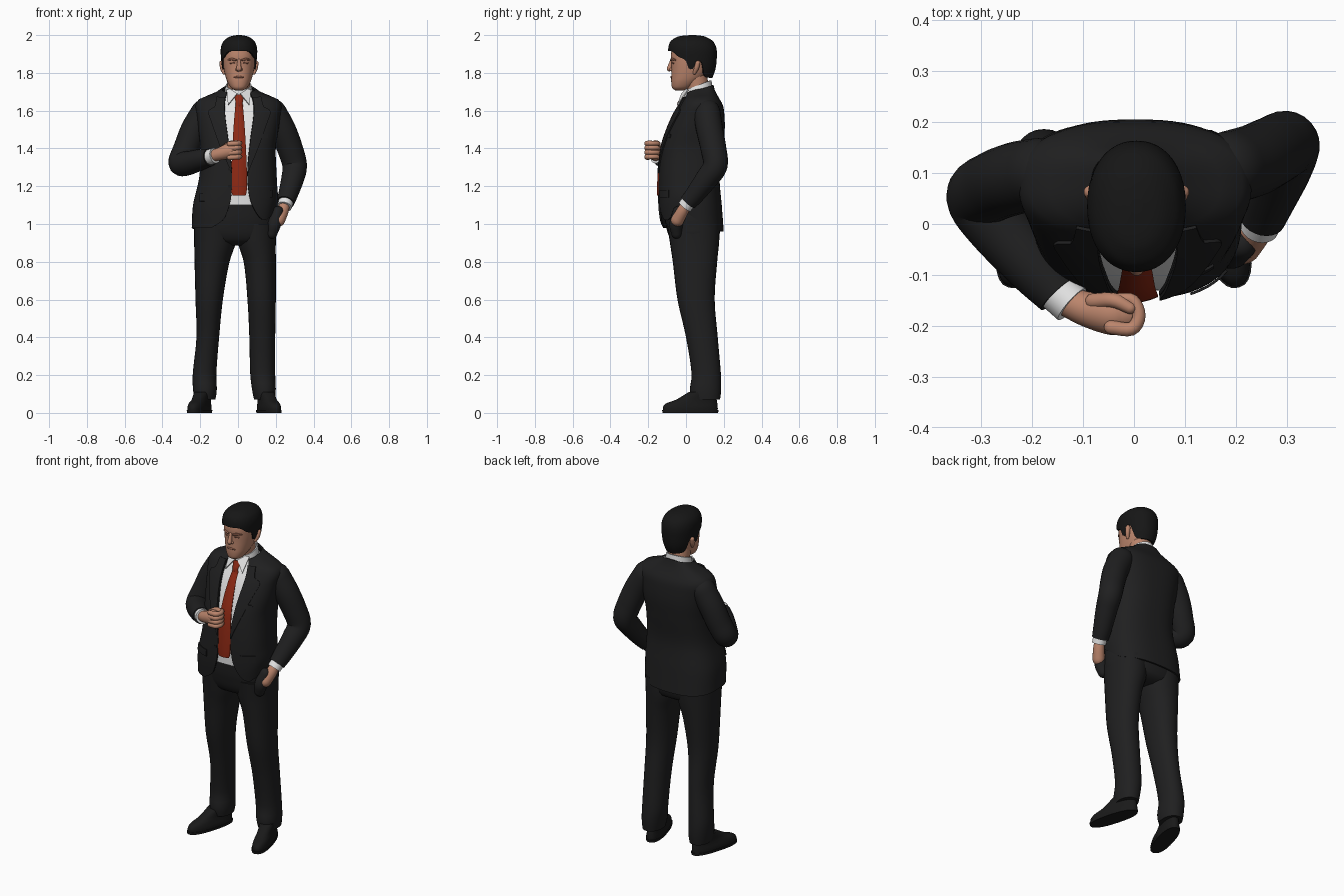
import bpy, math
from mathutils import Vector, Matrix

if "Cube" in bpy.data.objects:
    bpy.data.objects.remove(bpy.data.objects["Cube"])

def material(name, c):
    m = bpy.data.materials.new(name)
    m.diffuse_color = (*c, 1)
    m.use_nodes = True
    m.node_tree.nodes["Principled BSDF"].inputs["Base Color"].default_value = m.diffuse_color
    return m

SUIT = material("charcoal suit", (.014, .014, .0145))
HAIR = material("black hair", (.008, .008, .008))
SHOE = material("black leather", (.010, .010, .010))
SHIRT = material("white cotton", (.78, .78, .78))
TIE = material("red tie", (.27, .022, .007))
SKIN = material("skin", (.50, .235, .15))
SHADE = material("dark skin", (.27, .11, .07))

def finish(name, verts, faces, mat, thick=0, offset=-1.0):
    me = bpy.data.meshes.new(name)
    me.from_pydata([tuple(v) for v in verts], [], faces)
    me.materials.append(mat)
    ob = bpy.data.objects.new(name, me)
    bpy.context.collection.objects.link(ob)
    bpy.ops.object.select_all(action='DESELECT')
    ob.select_set(True)
    bpy.context.view_layer.objects.active = ob
    if thick:
        s = ob.modifiers.new("thickness", 'SOLIDIFY')
        s.thickness, s.offset = thick, offset
        bpy.ops.object.modifier_apply(modifier=s.name)
    bpy.ops.object.shade_smooth_by_angle(angle=math.radians(42))
    return ob

def grid(name, rows, mat, closed=True, caps=True, **kw):
    """Skin a list of equal rows of points."""
    n = len(rows[0])
    verts = [p for r in rows for p in r]
    faces = []
    for i in range(len(rows) - 1):
        for j in range(n if closed else n - 1):
            k = (j + 1) % n
            faces.append((i*n + j, i*n + k, (i+1)*n + k, (i+1)*n + j))
    if closed and caps:
        faces.append(tuple(reversed(range(n))))
        faces.append(tuple(range(len(verts) - n, len(verts))))
    return finish(name, verts, faces, mat, **kw)

def at(rows, z):
    """Smoothly interpolate table rows by their first column."""
    z = min(max(z, rows[0][0]), rows[-1][0])
    i = 0
    while i < len(rows) - 2 and z > rows[i+1][0]:
        i += 1
    a, b = rows[i], rows[i+1]
    h = b[0] - a[0]
    t = (z - a[0]) / h
    def slope(k, c):
        p, q = rows[max(k-1, 0)], rows[min(k+1, len(rows)-1)]
        return (q[c] - p[c]) / (q[0] - p[0])
    return [a[c]*(2*t**3 - 3*t*t + 1) + b[c]*(3*t*t - 2*t**3)
            + h*(slope(i, c)*(t**3 - 2*t*t + t) + slope(i+1, c)*(t**3 - t*t))
            for c in range(1, len(a))]

def ring_point(sec, th, z, n):
    xl, xr, yf, yb = sec
    c, s = math.cos(th), math.sin(th)
    sp = lambda v: math.copysign(abs(v) ** (2/n), v)
    return Vector(((xl+xr)/2 + (xr-xl)/2*sp(c), (yf+yb)/2 + (yb-yf)/2*sp(s), z))

def loft(name, rows, mat, n=2.2, seg=32, steps=24):
    """Solid from (z, x_min, x_max, y_front, y_back) sections."""
    z0, z1 = rows[0][0], rows[-1][0]
    out = []
    for i in range(steps + 1):
        z = z0 + (z1 - z0)*i/steps
        sec = at(rows, z)
        out.append([ring_point(sec, 2*math.pi*j/seg, z, n) for j in range(seg)])
    return grid(name, out, mat)

def tube(name, pts, mat, seg=20, sub=5, rounded=(True, True)):
    """Sweep a circle along (x, y, z, radius) points."""
    table = [(i, *p) for i, p in enumerate(pts)]
    path = [at(table, i/sub) for i in range((len(pts) - 1)*sub + 1)]
    P, R = [Vector(p[:3]) for p in path], [p[3] for p in path]
    T = [(P[min(i+1, len(P)-1)] - P[max(i-1, 0)]).normalized() for i in range(len(P))]
    R0, arcs = list(R), [math.radians(a) for a in (22, 45, 66, 84)]
    if rounded[1]:
        for a in arcs:
            P.append(P[len(R0)-1] + T[len(R0)-1]*R0[-1]*math.sin(a))
            R.append(R0[-1]*math.cos(a)); T.append(T[len(R0)-1])
    if rounded[0]:
        p0, t0 = P[0], T[0]
        for a in arcs:
            P.insert(0, p0 - t0*R0[0]*math.sin(a)); R.insert(0, R0[0]*math.cos(a)); T.insert(0, t0)
    e, out = T[0].orthogonal(), []
    for p, r, t in zip(P, R, T):
        e = (e - t*e.dot(t)).normalized()
        f = t.cross(e)
        out.append([p + r*(e*math.cos(2*math.pi*j/seg) + f*math.sin(2*math.pi*j/seg)) for j in range(seg)])
    return grid(name, out, mat)

# Jacket: open shell with a front gap and a hem raised over the pocketed hand
BODY = [(.98, -.245, .205, -.135, .20), (1.10, -.238, .212, -.147, .19), (1.25, -.205, .205, -.145, .178),
        (1.40, -.20, .20, -.13, .195), (1.50, -.21, .215, -.10, .205), (1.58, -.22, .225, -.065, .203),
        (1.63, -.225, .23, -.035, .195), (1.665, -.20, .205, -.015, .175), (1.69, -.13, .135, -.005, .155),
        (1.715, -.085, .09, -.005, .145)]
EDGE = [(.98, -.14, .175), (1.02, -.08, .125), (1.08, -.052, .085), (1.15, -.036, .06), (1.28, -.032, .05),
        (1.45, -.052, .066), (1.60, -.07, .084), (1.68, -.066, .074), (1.72, -.058, .062)]
N = 2.6

def front(x, z):
    xl, xr, yf, yb = at(BODY, z)
    q = min(abs((x - (xl+xr)/2) / ((xr-xl)/2)), 1)
    return (yf+yb)/2 - (yb-yf)/2*(1 - q**N)**(1/N)

rows = []
for i in range(41):
    z = .98 + .735*i/40
    sec, (el, er) = at(BODY, z), at(EDGE, z)
    cx, rx = (sec[0]+sec[1])/2, (sec[1]-sec[0])/2
    ang = lambda x: math.acos(math.copysign(abs((x-cx)/rx)**(N/2), x-cx))
    a0, a1 = -ang(er), 2*math.pi - ang(el)
    low, high = min(max((1.2 - z)/.22, 0), 1), min(max((z - 1.66)/.055, 0), 1)
    row = []
    for j in range(65):
        th = a0 + (a1 - a0)*j/64
        hem = .10*math.exp(-((th + .3)/.42)**2) - .02*max(math.sin(th), 0)
        row.append(ring_point(sec, th, z + low*hem + high*.022*math.sin(th), N))
    rows.append(row)
grid("jacket", rows, SUIT, closed=False, thick=.009)

# Lapels
WIDTH = [(1.27, .004), (1.40, .045), (1.55, .078), (1.60, .085), (1.612, .055), (1.675, .045)]
for side, c in (("left", 0), ("right", 1)):
    rows = []
    for i in range(31):
        z = 1.27 + .40*i/30
        x0, w = at(EDGE, z)[c], at(WIDTH, z)[0]
        xs = sorted((x0, x0 + (w if c else -w)))
        rows.append([Vector((x, front(x, z) - .001, z)) for x in (xs[0] + (xs[1]-xs[0])*k/5 for k in range(6))])
    grid(side + "_lapel", rows, SUIT, closed=False, thick=.007, offset=1)

# Pocket flaps and buttons
for name, x0, x1, z0, z1 in (("hip_flap_a", -.20, -.11, 1.12, 1.16), ("hip_flap_b", .11, .18, 1.14, 1.18),
                             ("breast_pocket", .09, .155, 1.455, 1.475)):
    rows = [[Vector((x, front(x, z) - .001, z)) for x in (x0 + (x1-x0)*k/6 for k in range(7))]
            for z in (z0, (z0+z1)/2, z1)]
    grid(name, rows, SUIT, closed=False, thick=.005, offset=1)
for i, z in enumerate((1.20, 1.29)):
    y = front(-.045, z)
    tube("button_%d" % i, [(-.045, y + .003, z, .008), (-.045, y - .004, z, .008)], SHOE, 12, 1, (False, False))

# Shirt, collar and tie
loft("shirt", [(z, a+.014, b-.014, c+.014, d-.014) for z, a, b, c, d in BODY if z > 1.05 and z < 1.70], SHIRT, N)
rows = []
for z, r, d in ((1.665, .080, .08), (1.70, .074, .075), (1.735, .068, .071), (1.735, .062, .065), (1.70, .064, .066)):
    rows.append([Vector((.003 + r*math.cos(t), .064 + d*math.sin(t), z + .026*math.sin(t)))
                 for t in (2*math.pi*j/32 for j in range(32))])
grid("shirt_collar", rows, SHIRT, caps=False)
for s in (-1, 1):
    pts = [(.004+s*.008, -.022, 1.69), (.004+s*.045, .004, 1.715), (.004+s*.064, .012, 1.71), (.004+s*.056, -.045, 1.63)]
    finish("collar_wing", pts, [(0, 1, 2, 3)], SHIRT, thick=.006, offset=0)
HALF = [(1.15, .034), (1.17, .040), (1.27, .041), (1.40, .036), (1.52, .029), (1.625, .020), (1.64, .018), (1.685, .028)]
rows = []
for i in range(37):
    z = 1.15 + .535*i/36
    w, knot = at(HALF, z)[0], .012 if z > 1.637 else 0
    rows.append([Vector((.006 + w*k/3, front(.006, z) - .006 - knot + .010*(k/3)**2, z)) for k in range(-3, 4)])
grid("tie", rows, TIE, closed=False, thick=.012)

# Trousers, belt and shoes
loft("trouser_seat", [(.885, -.10, .08, -.02, .12), (.91, -.20, .18, -.075, .165), (1.0, -.232, .203, -.108, .182),
                      (1.10, -.212, .198, -.118, .165), (1.16, -.198, .192, -.120, .158)], SUIT, 2.4)
loft("belt", [(1.135, -.2, .195, -.125, .158), (1.165, -.198, .193, -.126, .158)], SHOE, 2.4, steps=2)
DEPTH = [(.07, .03, .18), (.12, .02, .186), (.2, .03, .185), (.4, .0, .168), (.6, -.045, .152), (.8, -.07, .165),
         (.9, -.085, .175), (1.0, -.10, .18)]
SIDES = {"left": [(-.23, -.12), (-.238, -.112), (-.24, -.115), (-.22, -.10), (-.225, -.08), (-.23, -.045), (-.232, -.012), (-.233, 0)],
         "right": [(.085, .195), (.075, .2), (.065, .197), (.06, .197), (.05, .2), (.03, .2), (.0, .2), (-.005, .203)]}
for side, xs in SIDES.items():
    loft(side + "_trouser_leg", [(d[0], *x, *d[1:]) for d, x in zip(DEPTH, xs)], SUIT, 2.15, 28, 32)
    s = -1 if side == "left" else 1
    place = Matrix.Translation((-.203 if s < 0 else .163, .025, 0)) @ Matrix.Rotation(s*math.radians(16), 4, 'Z')
    upper = loft(side + "_shoe", [(.012, -.047, .047, -.152, .148), (.03, -.047, .047, -.152, .148), (.05, -.043, .043, -.135, .146),
                                  (.07, -.04, .04, -.08, .142), (.11, -.042, .042, -.01, .135)], SHOE, 2.3, 32, 16)
    sole = loft(side + "_sole", [(0, -.049, .049, -.155, .15), (.014, -.05, .05, -.156, .151)], SHOE, 2.4, 32, 1)
    for ob in (upper, sole):
        ob.data.transform(place)

# Arms: one bent across the chest, one into the pocket
tube("left_sleeve", [(-.18, .10, 1.59, .07), (-.232, .09, 1.50, .071), (-.273, .075, 1.40, .069), (-.303, .053, 1.325, .066),
                     (-.268, 0, 1.322, .064), (-.20, -.08, 1.34, .056), (-.148, -.137, 1.353, .047)], SUIT, 24, 6, (True, False))
tube("left_cuff", [(-.165, -.12, 1.35, .041), (-.122, -.158, 1.362, .041)], SHIRT, 24, 2, (False, False))
tube("right_sleeve", [(.185, .11, 1.59, .072), (.235, .125, 1.50, .071), (.275, .145, 1.40, .068), (.30, .155, 1.31, .065),
                      (.289, .11, 1.24, .060), (.266, .05, 1.16, .052), (.252, .012, 1.115, .046)], SUIT, 24, 6, (True, False))
tube("right_cuff", [(.256, .02, 1.125, .039), (.246, -.006, 1.092, .039)], SHIRT, 24, 2, (False, False))
tube("right_hand", [(.247, .0, 1.10, .028), (.235, -.02, 1.065, .032), (.215, -.045, 1.02, .034)], SKIN)
tube("pocket_bulge", [(.212, -.04, 1.065, .030), (.192, -.052, 1.0, .036), (.18, -.05, .95, .028)], SUIT)

# Closed hand in front of the tie
tube("left_palm", [(-.135, -.15, 1.36, .030), (-.09, -.168, 1.373, .035), (-.045, -.176, 1.387, .042), (-.02, -.176, 1.39, .038)], SKIN)
for i in range(4):
    z = 1.352 + .024*i
    tube("finger_%d" % i, [(-.045, -.203, z, .014), (-.005, -.206, z+.003, .014), (.010, -.18, z+.004, .013),
                           (-.002, -.15, z+.003, .012), (-.03, -.147, z, .011)], SKIN, 12, 4)
tube("thumb", [(-.08, -.152, 1.40, .016), (-.04, -.15, 1.425, .015), (-.008, -.165, 1.432, .012)], SKIN, 12, 4)

# Head, neck, ears and facial features
tube("neck", [(.003, .07, 1.64, .060), (.003, .062, 1.72, .060), (.004, .045, 1.80, .062)], SKIN, 28)
CX = .005
HEAD = [(1.708, .022, -.058, -.01), (1.718, .040, -.072, .02), (1.75, .060, -.078, .065), (1.78, .071, -.078, .10),
        (1.82, .080, -.077, .125), (1.86, .085, -.078, .138), (1.90, .085, -.079, .138), (1.95, .075, -.065, .125), (1.985, .04, -.02, .09)]
loft("head", [(z, CX-r, CX+r, f, b) for z, r, f, b in HEAD], SKIN, 2.25, 36, 30)
tube("nose", [(CX, -.075, 1.868, .008), (CX, -.083, 1.842, .011), (CX, -.088, 1.822, .014)], SKIN, 14)
for s in (-1, 1):
    tube("nostril", [(CX+s*.008, -.076, 1.818, .010), (CX+s*.010, -.08, 1.818, .009)], SKIN, 10)
    tube("ear", [(CX+s*.079, .045, 1.80, .009), (CX+s*.087, .055, 1.825, .013), (CX+s*.091, .063, 1.852, .013)], SKIN, 12)
    tube("brow", [(CX+s*.016, -.079, 1.868, .005), (CX+s*.038, -.073, 1.873, .006), (CX+s*.058, -.056, 1.868, .004)], SHADE, 10)
    tube("eye", [(CX+s*.024, -.0735, 1.853, .004), (CX+s*.046, -.065, 1.852, .004)], SHADE, 10)
tube("lips", [(CX-.024, -.0725, 1.776, .004), (CX, -.0775, 1.779, .006), (CX+.024, -.0725, 1.776, .004)], SHADE, 10)

# Hair cap with a hairline that dips at the sideburns and nape
CAP = [(1.77, .070, -.06, .138), (1.82, .087, -.083, .156), (1.88, .095, -.09, .163), (1.93, .096, -.094, .161),
       (1.965, .084, -.083, .145), (1.985, .062, -.058, .117), (1.995, .040, -.03, .09), (2.0, .012, .02, .05)]
LINE = [(0, 1.915), (35, 1.912), (55, 1.885), (74, 1.865), (80, 1.825), (92, 1.825), (97, 1.862), (110, 1.855),
        (120, 1.79), (140, 1.775), (180, 1.772)]
rows = []
for i in range(29):
    s = math.sin(math.pi/2*i/28)
    row = []
    for j in range(72):
        deg = 5*j
        away = abs((deg + 90 + 180) % 360 - 180)
        zb = at(LINE, away)[0]
        z = zb + (2.0 - zb)*s
        r, f, b = at(CAP, z)
        row.append(ring_point((CX-r, CX+r, f, b), math.radians(deg), z, 2.15))
    rows.append(row)
hair = grid("hair", rows, HAIR, caps=False, thick=.014)
n = 72
finish("hair_crown", rows[-1], [tuple(range(n))], HAIR)
